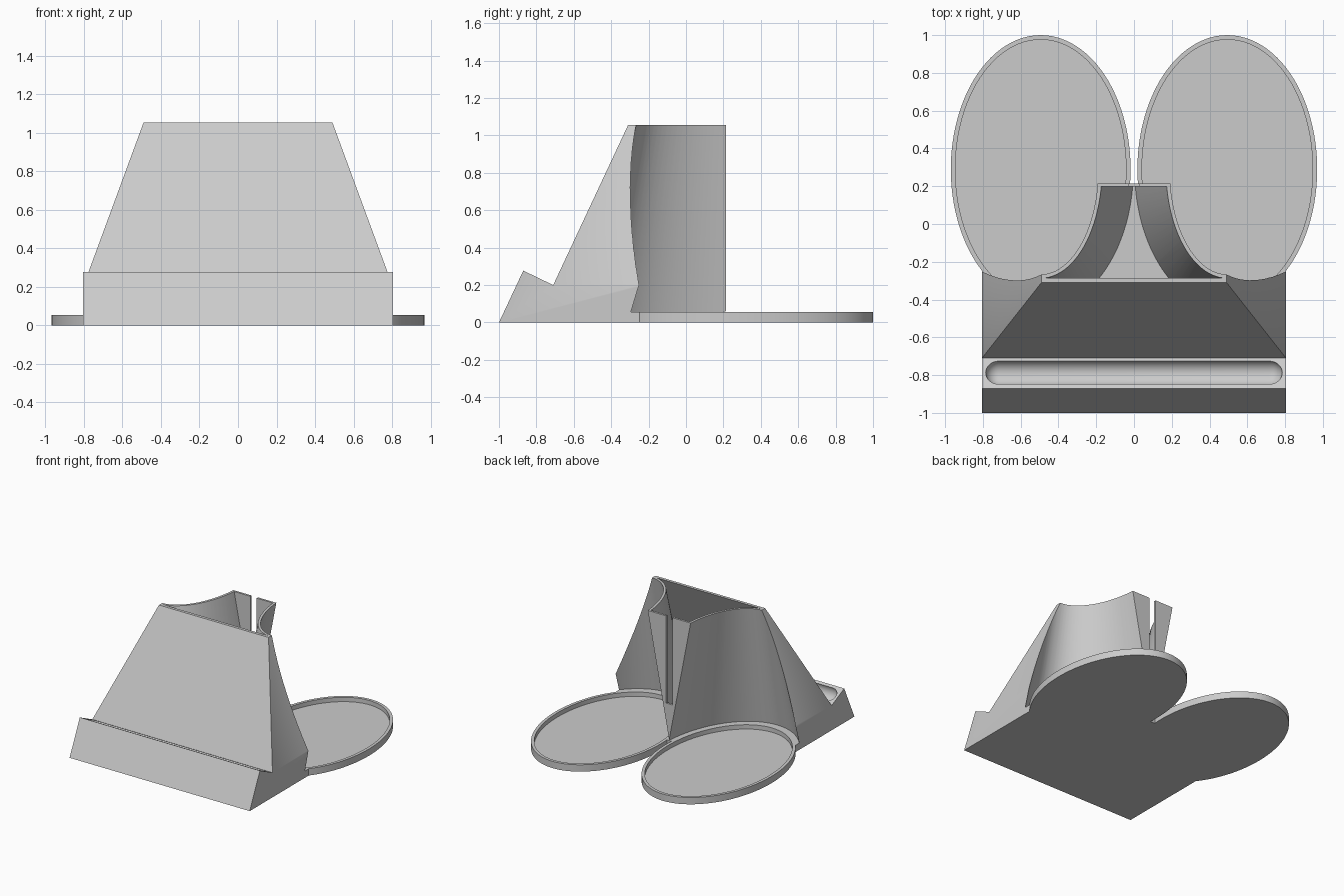
import bpy, bmesh, math
from mathutils import Matrix

cube = bpy.data.objects.get("Cube")
if cube:
    bpy.data.objects.remove(cube, do_unlink=True)

grey = bpy.data.materials.new("plain_grey")
grey.use_nodes = True
COLOUR = (0.6, 0.6, 0.6, 1)
grey.diffuse_color = COLOUR
grey.node_tree.nodes["Principled BSDF"].inputs["Base Color"].default_value = COLOUR

TOP, SHOULDER, PLATE, BACK = 1.055, 0.2, 0.055, 0.215
CX, CY = 0.494, 0.29          # centre of each oval
SEGMENTS = 96


def make(name, bm):
    bmesh.ops.recalc_face_normals(bm, faces=bm.faces)
    mesh = bpy.data.meshes.new(name)
    bm.to_mesh(mesh)
    bm.free()
    mesh.materials.append(grey)
    obj = bpy.data.objects.new(name, mesh)
    bpy.context.collection.objects.link(obj)
    return obj


def loft(name, lower, upper):
    """Solid between two matching closed loops."""
    bm = bmesh.new()
    a = [bm.verts.new(p) for p in lower]
    b = [bm.verts.new(p) for p in upper]
    bm.faces.new(a)
    bm.faces.new(b)
    for i in range(len(a)):
        j = (i + 1) % len(a)
        bm.faces.new((a[i], a[j], b[j], b[i]))
    return make(name, bm)


def oval(side, rx, ry, z):
    steps = [2 * math.pi * i / SEGMENTS for i in range(SEGMENTS)]
    return [(side * CX + rx * math.cos(t), CY + ry * math.sin(t), z) for t in steps]


def rect(x, y0, y1, z):
    return [(-x, y0, z), (x, y0, z), (x, y1, z), (-x, y1, z)]


def tower_section(z, inset=0.0):
    t = (z - SHOULDER) / (TOP - SHOULDER)
    return rect(0.805 - 0.315 * t - inset, -0.71 + 0.4 * t + inset, BACK - inset * 0.7, z)


def cone(name, side, grow=0.0):
    """Tapering oval scoop that narrows upwards."""
    loops = []
    for z in (PLATE, 1.2):
        shrink = 0.193 * (z - PLATE)
        loops.append(oval(side, 0.498 - shrink + grow, 0.75 - shrink + grow, z))
    return loft(name, *loops)


def combine(target, other, operation):
    mod = target.modifiers.new("combine", 'BOOLEAN')
    mod.operation, mod.solver, mod.object = operation, 'EXACT', other
    bpy.context.view_layer.objects.active = target
    bpy.ops.object.modifier_apply(modifier=mod.name)
    bpy.data.objects.remove(other, do_unlink=True)


# Base block with a raised front lip, and the tapering tower
profile = [(-1, 0), (-0.87, 0.277), (-0.71, SHOULDER), (BACK, SHOULDER), (BACK, 0)]
body = loft("holder_body", [(-0.805, y, z) for y, z in profile],
            [(0.805, y, z) for y, z in profile])
combine(body, loft("tower", tower_section(SHOULDER), tower_section(TOP)), 'UNION')

# Hollow inside the tower, following the scooped walls
cavity = loft("cavity", tower_section(SHOULDER - 0.005, 0.024), tower_section(1.15, 0.024))
for side in (-1, 1):
    combine(cavity, cone("cavity_wall", side, 0.02), 'DIFFERENCE')
combine(body, cavity, 'DIFFERENCE')

# Scooped sides, oval trays and their recesses
for side in (-1, 1):
    combine(body, cone("scoop", side), 'DIFFERENCE')
for side in (-1, 1):
    tray = loft("tray", oval(side, 0.476, 0.71, 0), oval(side, 0.476, 0.71, PLATE))
    combine(body, tray, 'UNION')
for side in (-1, 1):
    recess = loft("recess", oval(side, 0.452, 0.686, 0.02), oval(side, 0.452, 0.686, PLATE + 0.01))
    combine(body, recess, 'DIFFERENCE')

# Slot in the back wall
combine(body, loft("slot", rect(0.028, 0.12, 0.3, 0.35), rect(0.028, 0.12, 0.3, 1.2)), 'DIFFERENCE')

# Round-ended groove along the lip
bm = bmesh.new()
bmesh.ops.create_uvsphere(bm, u_segments=32, v_segments=16, radius=0.068,
                          matrix=Matrix.Rotation(math.pi / 2, 4, 'Y'))
middle = [v for v in bm.verts if abs(v.co.x) < 1e-4]
bmesh.ops.split_edges(bm, edges=[e for e in bm.edges if all(v in middle for v in e.verts)])
for f in bm.faces:
    f.tag = f.calc_center_median().x > 0
right = {v for f in bm.faces if f.tag for v in f.verts}
for v in bm.verts:
    v.co.x += 0.717 if v in right else -0.717
rims = [e for e in bm.edges if e.is_boundary]
bmesh.ops.bridge_loops(bm, edges=rims)
bmesh.ops.translate(bm, verts=bm.verts, vec=(0, -0.787, 0.237))
combine(body, make("groove", bm), 'DIFFERENCE')

# Smooth curved walls, keep hard edges
bpy.ops.object.select_all(action='DESELECT')
body.select_set(True)
bpy.context.view_layer.objects.active = body
bpy.ops.object.shade_smooth_by_angle(angle=math.radians(30))
